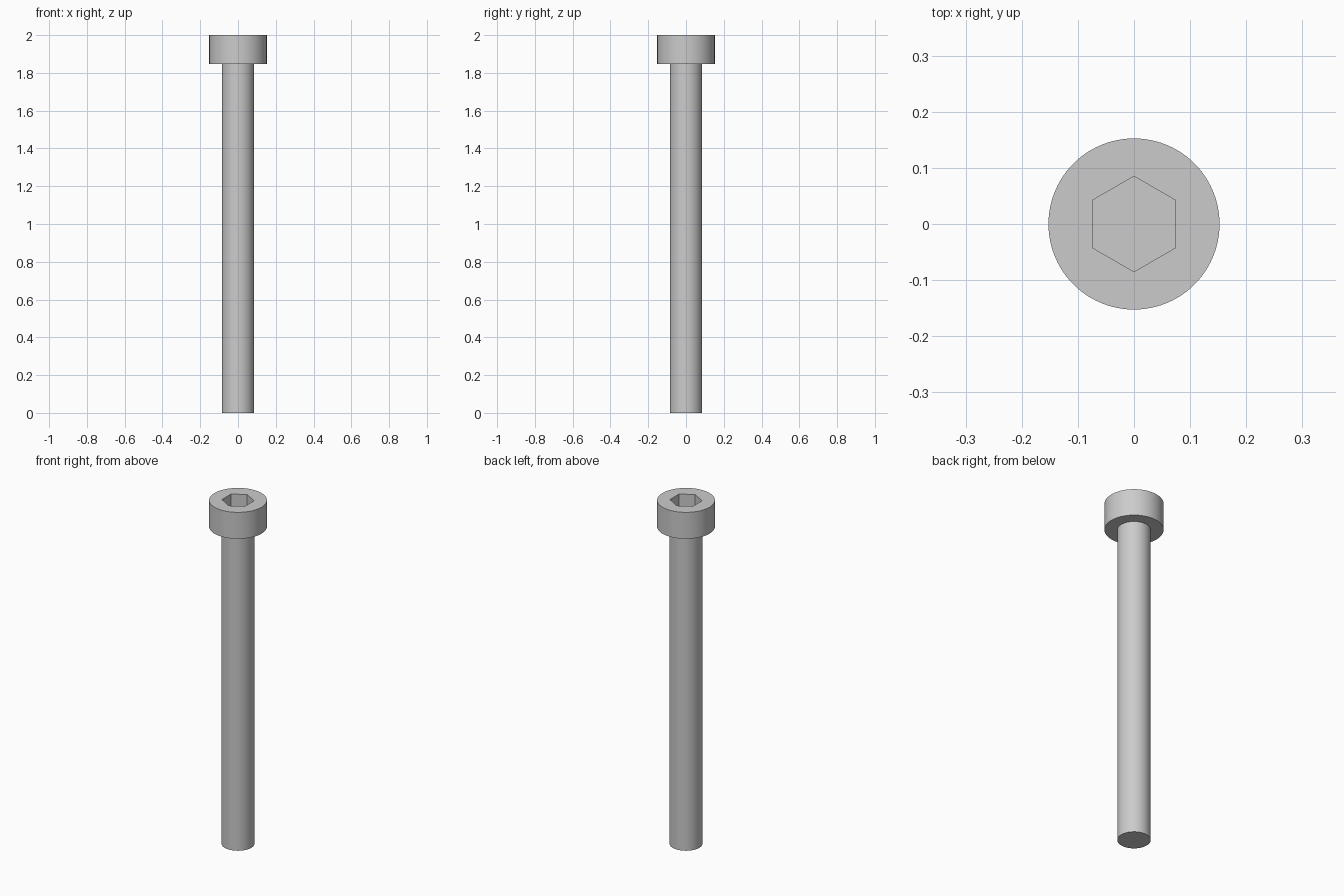
import bpy, bmesh
from math import pi, radians, sin, cos

cube = bpy.data.objects.get("Cube")
if cube:
    bpy.data.objects.remove(cube, do_unlink=True)

HEAD_R, SHAFT_R, SOCKET_R = 0.1525, 0.086, 0.085
TOP, SEAT, SOCKET_FLOOR = 2.0, 1.846, 1.92
SIDES = 96

steel = bpy.data.materials.new("grey_steel")
steel.use_nodes = True
colour = (0.6, 0.6, 0.6, 1)
steel.diffuse_color = colour
steel.node_tree.nodes["Principled BSDF"].inputs["Base Color"].default_value = colour


def ring(bm, radius, z, sides=SIDES):
    """Closed loop of edges; the first corner points along +y."""
    verts = [bm.verts.new((radius * sin(2 * pi * i / sides),
                           radius * cos(2 * pi * i / sides), z))
             for i in range(sides)]
    return [bm.edges.new((verts[i], verts[(i + 1) % sides])) for i in range(sides)]


def wall(bm, lower, upper):
    bmesh.ops.bridge_loops(bm, edges=lower + upper)


def fill(bm, *loops):
    """Flat cap; a second loop leaves a hole."""
    bmesh.ops.triangle_fill(bm, edges=sum(loops, []), use_beauty=True)


def finish(bm, name):
    bmesh.ops.recalc_face_normals(bm, faces=bm.faces)
    mesh = bpy.data.meshes.new(name)
    bm.to_mesh(mesh)
    bm.free()
    mesh.materials.append(steel)
    obj = bpy.data.objects.new(name, mesh)
    bpy.context.collection.objects.link(obj)
    bpy.ops.object.select_all(action="DESELECT")
    obj.select_set(True)
    bpy.context.view_layer.objects.active = obj
    bpy.ops.object.shade_smooth_by_angle(angle=radians(30))
    return obj


# Shaft: plain rod, closed at the lower end
bm = bmesh.new()
tip = ring(bm, SHAFT_R, 0)
neck = ring(bm, SHAFT_R, SEAT)
wall(bm, tip, neck)
fill(bm, tip)
fill(bm, neck)
finish(bm, "shaft")

# Head: round cap with a hexagonal socket sunk into its top
bm = bmesh.new()
under = ring(bm, HEAD_R, SEAT)
rim = ring(bm, HEAD_R, TOP)
mouth = ring(bm, SOCKET_R, TOP, 6)
floor = ring(bm, SOCKET_R, SOCKET_FLOOR, 6)
wall(bm, under, rim)
wall(bm, floor, mouth)
fill(bm, under)
fill(bm, rim, mouth)
fill(bm, floor)
finish(bm, "socket_head")
